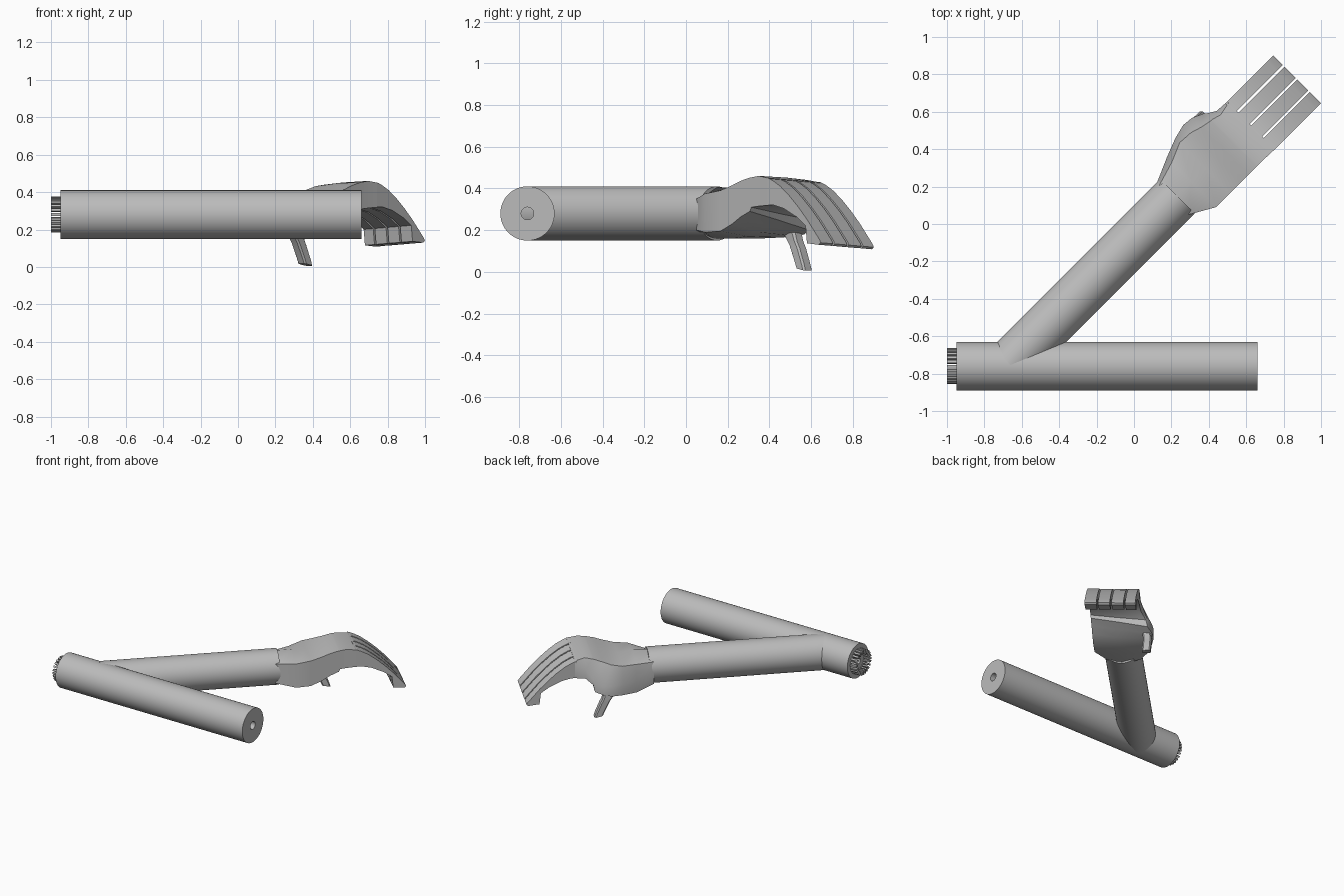
import bpy, bmesh, math
from mathutils import Vector

cube = bpy.data.objects.get("Cube")
if cube:
    bpy.data.objects.remove(cube)

GREY = (0.5, 0.5, 0.5, 1)
mat = bpy.data.materials.new("plain grey")
mat.use_nodes = True
mat.diffuse_color = GREY
mat.node_tree.nodes["Principled BSDF"].inputs["Base Color"].default_value = GREY

S = math.sqrt(0.5)


def arm_point(u, v, z):
    """u runs along the diagonal arm, v to its left."""
    return Vector(((u - v) * S, (u + v) * S, z))


def loft(name, sections, closed=False, angle=30):
    """Skin equal-sized point loops, capping the ends unless closed."""
    bm = bmesh.new()
    loops = [[bm.verts.new(p) for p in s] for s in sections]
    n = len(loops[0])
    for i in range(len(loops) if closed else len(loops) - 1):
        a, b = loops[i], loops[(i + 1) % len(loops)]
        for j in range(n):
            k = (j + 1) % n
            bm.faces.new((a[j], a[k], b[k], b[j]))
    if not closed:
        bm.faces.new(loops[0])
        bm.faces.new(loops[-1])
    bmesh.ops.recalc_face_normals(bm, faces=bm.faces)
    mesh = bpy.data.meshes.new(name)
    bm.to_mesh(mesh)
    bm.free()
    ob = bpy.data.objects.new(name, mesh)
    bpy.context.collection.objects.link(ob)
    mesh.materials.append(mat)
    bpy.ops.object.select_all(action="DESELECT")
    ob.select_set(True)
    bpy.context.view_layer.objects.active = ob
    bpy.ops.object.shade_smooth_by_angle(angle=math.radians(angle))
    return ob


def circle(r, n=64):
    return [(r * math.cos(math.tau * i / n), r * math.sin(math.tau * i / n)) for i in range(n)]


# Main bar with a bore right through it
BAR_Y, MID_Z, RADIUS, BORE = -0.76, 0.28, 0.13, 0.03
loft("main_bar", [[(x, BAR_Y + a, MID_Z + b) for a, b in circle(r)]
                  for x, r in ((-0.95, BORE), (-0.95, RADIUS), (0.66, RADIUS), (0.66, BORE))],
     closed=True)

# Ring of coupling teeth on the bar end
TEETH = 24
for i in range(TEETH):
    t = math.tau * i / TEETH
    rad = Vector((0, math.cos(t), math.sin(t)))
    tan = Vector((0, -math.sin(t), math.cos(t)))
    base = Vector((0, BAR_Y, MID_Z))
    loft(f"coupling_tooth_{i + 1}",
         [[base + Vector((x, 0, 0)) + rad * r + tan * w
           for r, w in ((0.068, -0.005), (0.096, -0.007), (0.096, 0.007), (0.068, 0.005))]
          for x in (-1.0, -0.94)])

# Diagonal arm
AXIS_V = -0.06
loft("forearm", [[arm_point(u, AXIS_V + a, MID_Z + b) for a, b in circle(RADIUS)]
                 for u in (-1.0, 0.27)])

# Palm: u, right edge, right top, crown, left ridge (v, z), flange (v, z), left, middle, right bottoms
PALM = [
    (0.24, -0.17, 0.35, 0.405, 0.05, 0.35, 0.068, 0.28, 0.19, 0.16, 0.20),
    (0.375, -0.247, 0.375, 0.405, 0.09, 0.36, 0.127, 0.25, 0.16, 0.16, 0.19),
    (0.48, -0.247, 0.39, 0.395, 0.135, 0.375, 0.168, 0.25, 0.165, 0.17, 0.195),
    (0.56, -0.247, 0.415, 0.41, 0.13, 0.39, 0.188, 0.25, 0.17, 0.19, 0.23),
    (0.62, -0.247, 0.437, 0.43, 0.112, 0.41, 0.182, 0.25, 0.18, 0.22, 0.265),
    (0.68, -0.247, 0.452, 0.447, 0.10, 0.43, 0.155, 0.26, 0.20, 0.25, 0.29),
    (0.69, -0.247, 0.453, 0.448, 0.10, 0.432, 0.145, 0.29, 0.25, 0.28, 0.31),
    (0.74, -0.247, 0.46, 0.452, 0.085, 0.44, 0.115, 0.36, 0.29, 0.30, 0.315),
    (0.815, -0.25, 0.448, 0.437, 0.10, 0.427, 0.11, 0.42, 0.298, 0.309, 0.32),
]
loft("palm", [[arm_point(u, v, z) for v, z in (
    (vr, br), (vr, tr), (AXIS_V, tc), (vl, tl), (vf, zf), (vf, bl), (AXIS_V, bc))]
    for u, vr, tr, tc, vl, tl, vf, zf, bl, bc, br in PALM], angle=40)

# Four curled fingers with squared pads, divided by narrow slits
FINGER = [(0.80, 0.452), (0.84, 0.437), (0.89, 0.41), (0.95, 0.365), (1.01, 0.312), (1.07, 0.252),
          (1.12, 0.195), (1.155, 0.155), (1.163, 0.14), (1.15, 0.13), (1.07, 0.137),
          (1.06, 0.222), (1.0, 0.263), (0.915, 0.303), (0.845, 0.32), (0.80, 0.32)]
EDGES = [-0.25, -0.16, -0.065, 0.032, 0.11]
GAP = 0.006
for i, name in enumerate(("little", "ring", "middle", "index")):
    v0 = EDGES[i] + (GAP if i else 0)
    v1 = EDGES[i + 1] - (GAP if i < 3 else 0)
    loft(name + "_finger", [[arm_point(u, v, z - 0.06 * (v + 0.25)) for u, z in FINGER]
                            for v in (v0, v1)])

# Thumb hanging below the palm flange
THUMB = [(0.555, 0.14, 0.23, 0.055), (0.592, 0.147, 0.15, 0.036), (0.61, 0.148, 0.12, 0.034),
         (0.645, 0.146, 0.04, 0.032), (0.655, 0.146, 0.012, 0.03)]
loft("thumb", [[arm_point(u + a * w, v + b * 0.03, z - a * 0.006) for a, b in
                ((-1, -0.7), (-0.7, -1), (0.7, -1), (1, -0.7), (1, 0.7), (0.7, 1), (-0.7, 1), (-1, 0.7))]
               for u, v, z, w in THUMB])
